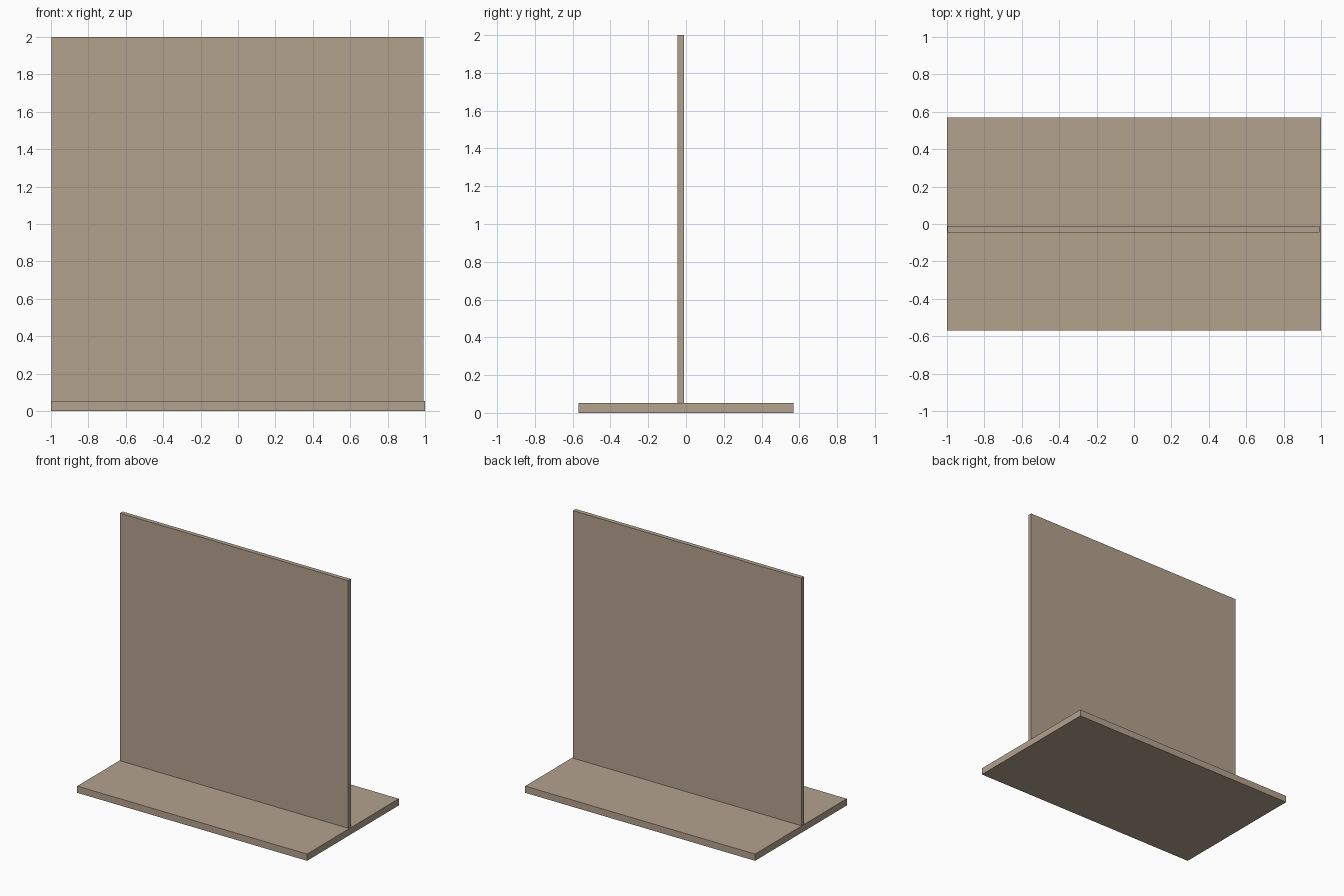
import bpy

if "Cube" in bpy.data.objects:
    bpy.data.objects.remove(bpy.data.objects["Cube"])

wood = bpy.data.materials.new("tan")
wood.diffuse_color = (0.45, 0.36, 0.27, 1)
wood.use_nodes = True
wood.node_tree.nodes["Principled BSDF"].inputs["Base Color"].default_value = wood.diffuse_color


def box(name, lo, hi):
    """Axis-aligned box from its two opposite corners."""
    centre = [(a + b) / 2 for a, b in zip(lo, hi)]
    bpy.ops.mesh.primitive_cube_add(size=1, location=centre)
    ob = bpy.context.object
    ob.name = name
    ob.scale = [b - a for a, b in zip(lo, hi)]
    bpy.ops.object.transform_apply(location=False, rotation=False, scale=True)
    ob.data.materials.append(wood)
    return ob


# Flat foot
box("base", (-1.0, -0.57, 0.0), (1.0, 0.57, 0.053))

# Thin upright sheet, set slightly forward of the centre line
box("upright_panel", (-0.996, -0.045, 0.053), (0.99, -0.011, 2.0))
